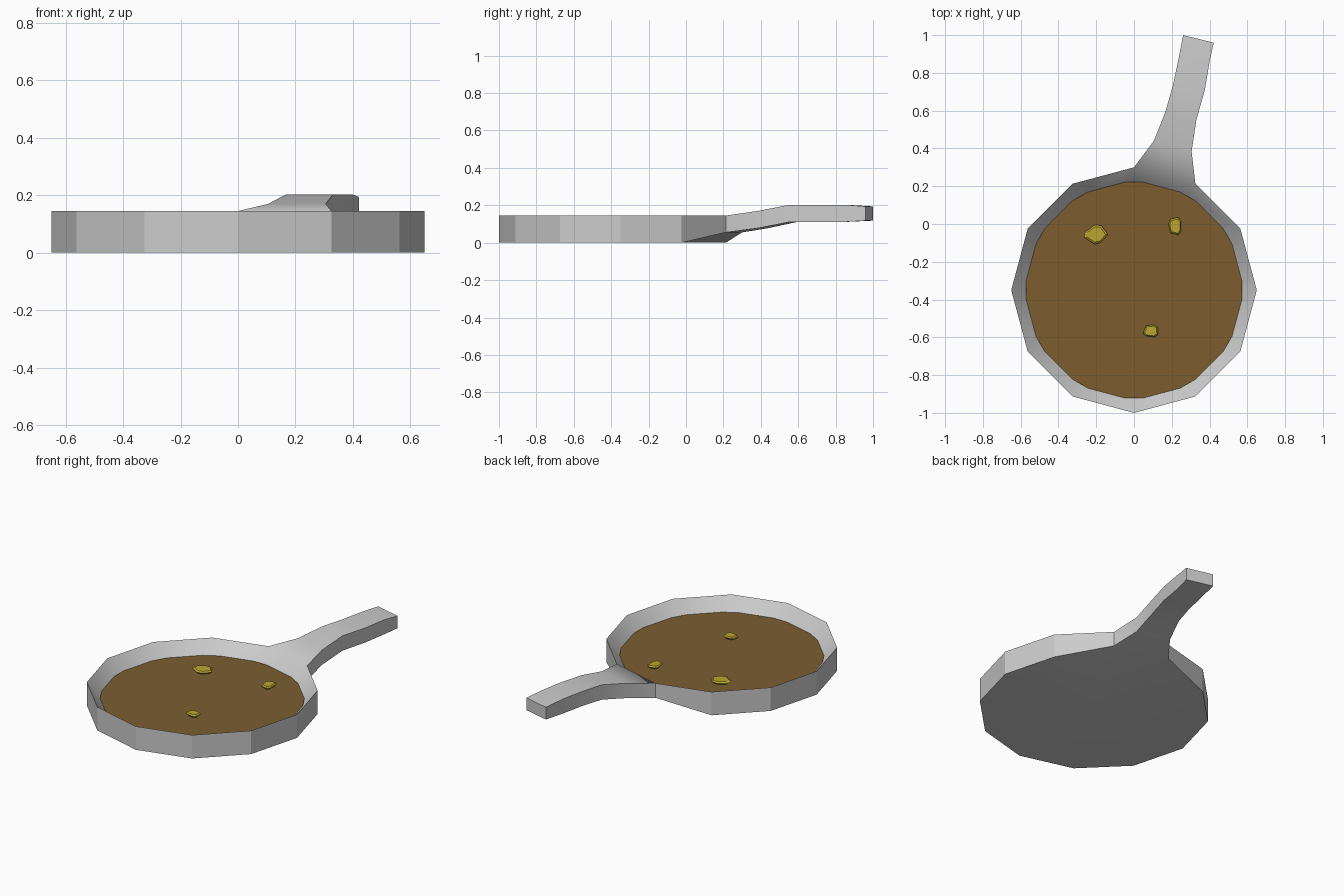
import bpy, bmesh, math

if "Cube" in bpy.data.objects:
    bpy.data.objects.remove(bpy.data.objects["Cube"])

SIDES, CY = 12, -0.35
RIM_Z, SOUP_Z = 0.145, 0.07


def make_object(name, bm, color=None):
    bmesh.ops.recalc_face_normals(bm, faces=bm.faces)
    mesh = bpy.data.meshes.new(name)
    bm.to_mesh(mesh)
    bm.free()
    obj = bpy.data.objects.new(name, mesh)
    bpy.context.collection.objects.link(obj)
    if color:
        mat = bpy.data.materials.new(name + "_colour")
        mat.diffuse_color = (*color, 1)
        mat.use_nodes = True
        mat.node_tree.nodes["Principled BSDF"].inputs["Base Color"].default_value = mat.diffuse_color
        mesh.materials.append(mat)
    return obj


def ring(bm, r, z, n=SIDES, turn=0.0):
    return [bm.verts.new((r * math.cos(turn + 2 * math.pi * i / n),
                          CY + r * math.sin(turn + 2 * math.pi * i / n), z))
            for i in range(n)]


# Pan body: vertical outer wall, sloped inner wall, floor and underside
bm = bmesh.new()
base = ring(bm, 0.65, 0)
rim = ring(bm, 0.65, RIM_Z)
inner = ring(bm, 0.567, 0.05)
under = bm.verts.new((0, CY, 0))
R, L = 2, 3                       # the wall panel that opens into the handle
for k in (R, L):
    base[k].co.z = 0.055
for i in range(SIDES):
    j = (i + 1) % SIDES
    if i != R:
        bm.faces.new((base[i], base[j], rim[j], rim[i]))
    bm.faces.new((rim[i], rim[j], inner[j], inner[i]))
    bm.faces.new((under, base[j], base[i]))
bm.faces.new(inner)

# Handle: curved strip of cross-sections (left xy, right xy, bottom z, top z)
sections = [
    ((0.105, 0.44), (0.305, 0.385), 0.078, 0.170),
    ((0.165, 0.59), (0.330, 0.55), 0.110, 0.202),
    ((0.205, 0.73), (0.375, 0.71), 0.112, 0.202),
    ((0.235, 0.87), (0.400, 0.86), 0.112, 0.202),
    ((0.260, 1.00), (0.422, 0.96), 0.118, 0.194),
]
prev = [base[L], base[R], rim[R], rim[L]]
for l, r, zb, zt in sections:
    cur = [bm.verts.new((*p, z)) for p, z in ((l, zb), (r, zb), (r, zt), (l, zt))]
    for a in range(4):
        b = (a + 1) % 4
        bm.faces.new((prev[a], prev[b], cur[b], cur[a]))
    prev = cur
bm.faces.new(prev)

# Hard wall edges, soft inner slope blending into the handle
for f in bm.faces:
    f.smooth = True
root = {rim[L], rim[R]}
bmesh.ops.recalc_face_normals(bm, faces=bm.faces)
for e in bm.edges:
    e.smooth = set(e.verts) == root or e.calc_face_angle(0) < math.radians(26)
make_object("pan", bm)

# Contents: flat disc tucked into the inner wall
bm = bmesh.new()
disc = ring(bm, 0.592, SOUP_Z, turn=math.radians(15))
bm.faces.new(disc)
sauce = make_object("sauce", bm, (0.20, 0.11, 0.03))
if sauce.data.polygons[0].normal.z < 0:
    sauce.data.flip_normals()


# Floating lumps: irregular flat-topped pieces narrowing downwards
def lump(name, x, y, rx, ry, turn):
    bumps = [1.0, 0.85, 1.05, 1.0, 0.82, 1.0, 1.08, 0.9, 1.04, 0.95, 0.85]
    n = len(bumps)
    bm = bmesh.new()
    rings = []
    for scale, z in ((0.6, SOUP_Z - 0.004), (1.0, 0.083), (0.8, 0.090)):
        pts = []
        for i in range(n):
            a = 2 * math.pi * i / n
            k = bumps[(i + turn) % n] * scale
            pts.append(bm.verts.new((x + rx * k * math.cos(a),
                                     y + ry * k * math.sin(a), z)))
        rings.append(pts)
    for lo, hi in zip(rings, rings[1:]):
        for i in range(n):
            j = (i + 1) % n
            bm.faces.new((lo[i], lo[j], hi[j], hi[i]))
    bm.faces.new(rings[0][::-1])
    bm.faces.new(rings[-1])
    make_object(name, bm, (0.50, 0.38, 0.03))


lump("lump_left", -0.20, -0.055, 0.062, 0.050, 0)
lump("lump_right", 0.218, -0.012, 0.038, 0.048, 4)
lump("lump_front", 0.09, -0.566, 0.042, 0.036, 7)
